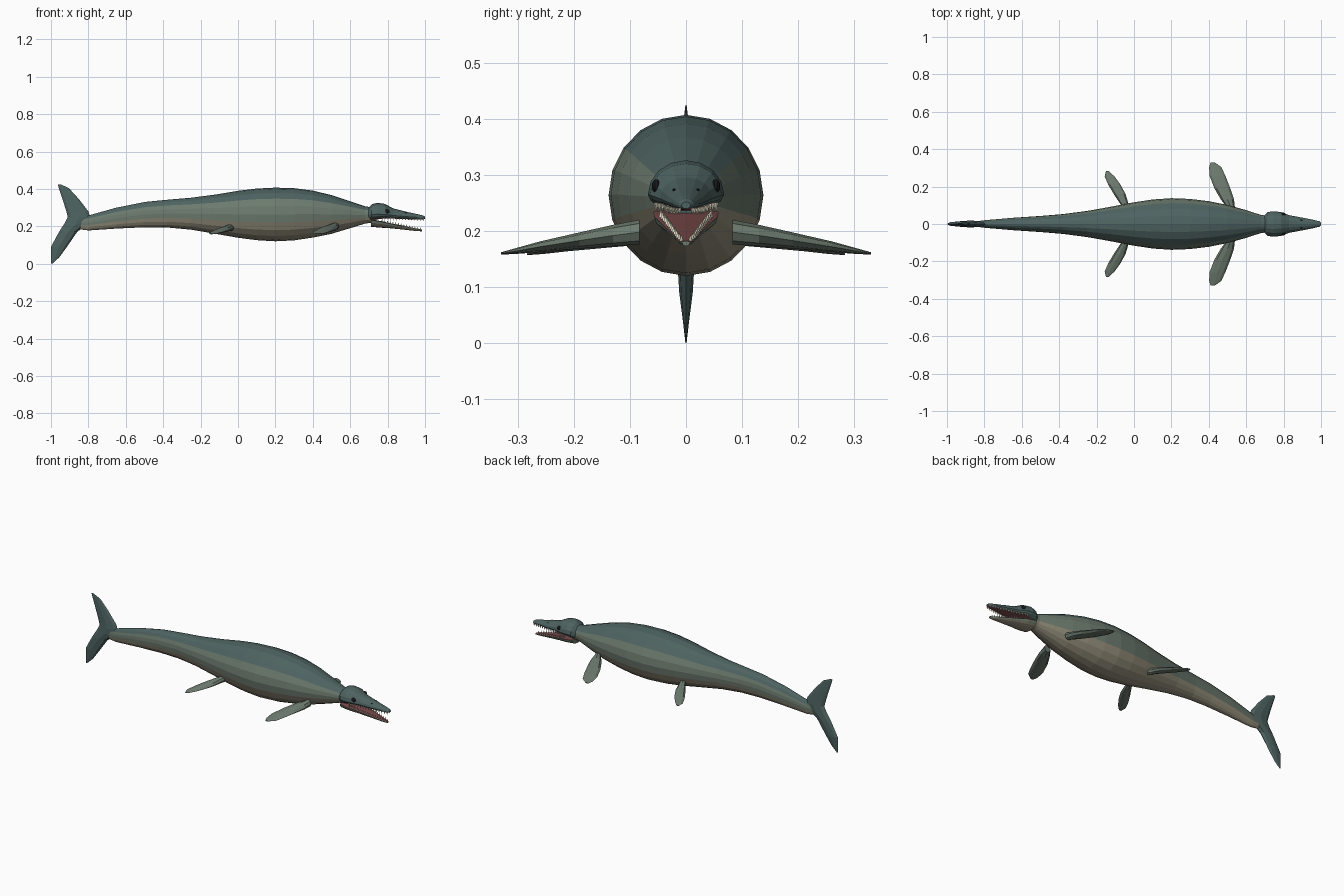
import bpy, bmesh
from math import sin, cos, pi
from mathutils import Matrix, Vector


def mat(name, r, g, b):
    m = bpy.data.materials.new(name)
    m.diffuse_color = (r, g, b, 1)
    return m


BACK = mat("back_teal", 0.075, 0.125, 0.12)
FLANK = mat("flank_green", 0.15, 0.195, 0.155)
BELLY = mat("belly_tan", 0.30, 0.275, 0.20)
MOUTH = mat("mouth_red", 0.20, 0.07, 0.07)
TOOTH = mat("tooth_ivory", 0.75, 0.70, 0.55)
EYE = mat("eye_black", 0.01, 0.01, 0.012)


def finish(name, bm, mats):
    bmesh.ops.recalc_face_normals(bm, faces=bm.faces)
    me = bpy.data.meshes.new(name)
    bm.to_mesh(me)
    bm.free()
    for m in mats:
        me.materials.append(m)
    ob = bpy.data.objects.new(name, me)
    bpy.context.collection.objects.link(ob)
    return ob


def loft(name, rings, mats, pick=lambda a: 0):
    """Skin closed rings; pick maps a face's mid angle to a material slot."""
    bm = bmesh.new()
    vs = [[bm.verts.new(p) for p in ring] for ring in rings]
    n = len(vs[0])
    for a, b in zip(vs, vs[1:]):
        for i in range(n):
            j = (i + 1) % n
            f = bm.faces.new((a[i], a[j], b[j], b[i]))
            f.material_index = pick(2 * pi * (i + 0.5) / n)
    bm.faces.new(vs[0])
    bm.faces.new(vs[-1])
    return finish(name, bm, mats)


def ring_x(x, w, zc, up, down, n):
    """Egg-shaped section across the x axis."""
    out = []
    for i in range(n):
        a = 2 * pi * i / n
        s = sin(a)
        out.append((x, w * cos(a), zc + s * (up if s > 0 else down)))
    return out


# Body: x, half width, top z, bottom z
body = [(-0.89, 0.008, 0.235, 0.19), (-0.80, 0.02, 0.258, 0.178), (-0.65, 0.033, 0.30, 0.188),
        (-0.5, 0.043, 0.33, 0.195), (-0.38, 0.053, 0.342, 0.194), (-0.25, 0.07, 0.353, 0.182),
        (-0.12, 0.093, 0.37, 0.16), (0.0, 0.116, 0.39, 0.139), (0.1, 0.131, 0.402, 0.126),
        (0.2, 0.138, 0.407, 0.12), (0.3, 0.134, 0.404, 0.125), (0.4, 0.122, 0.391, 0.14),
        (0.5, 0.102, 0.367, 0.16), (0.6, 0.074, 0.334, 0.19), (0.68, 0.048, 0.307, 0.215),
        (0.74, 0.042, 0.298, 0.222)]
loft("body", [ring_x(x, w, (t + b) / 2, (t - b) / 2, (t - b) / 2, 20) for x, w, t, b in body],
     [BACK, FLANK, BELLY], lambda a: 0 if sin(a) > 0.588 else 1 if sin(a) > -0.309 else 2)

# Skull: x, half width, centre z, rise, drop
skull = [(0.695, 0.045, 0.262, 0.035, 0.03), (0.715, 0.064, 0.264, 0.054, 0.033),
         (0.745, 0.068, 0.265, 0.061, 0.028), (0.785, 0.064, 0.264, 0.056, 0.022),
         (0.83, 0.047, 0.258, 0.038, 0.017), (0.90, 0.034, 0.252, 0.026, 0.014),
         (0.96, 0.022, 0.248, 0.017, 0.011), (0.992, 0.014, 0.246, 0.011, 0.009),
         (1.0, 0.008, 0.246, 0.006, 0.006)]
loft("skull", [ring_x(*s, 16) for s in skull], [BACK, MOUTH],
     lambda a: 1 if sin(a) < -0.75 else 0)

# Lower jaw, hanging open, with a flat mouth floor
jaw = [(0.71, 0.058, 0.234, 0.003, 0.036), (0.76, 0.057, 0.226, 0.003, 0.033),
       (0.81, 0.045, 0.215, 0.003, 0.025), (0.88, 0.031, 0.201, 0.003, 0.018),
       (0.95, 0.017, 0.187, 0.002, 0.012), (0.985, 0.007, 0.18, 0.002, 0.007)]
loft("lower_jaw", [ring_x(*s, 16) for s in jaw], [FLANK, BELLY, MOUTH],
     lambda a: 2 if sin(a) > 0 else 0 if sin(a) > -0.4 else 1)


# Teeth rows follow the jaw sections
def edge(sections, x):
    for a, b in zip(sections, sections[1:]):
        if a[0] <= x <= b[0]:
            t = (x - a[0]) / (b[0] - a[0])
            return [p + (q - p) * t for p, q in zip(a, b)]


def teeth(name, sections, x0, x1, upper, count=15):
    bm = bmesh.new()
    for i in range(count):
        x, w, z, up, down = edge(sections, x0 + (x1 - x0) * i / (count - 1))
        h = 0.017 - 0.005 * i / count
        zc = z - down * 0.6 - h / 2 if upper else z + h / 2
        for s in (-1, 1):
            m = Matrix.Translation((x, s * w * 0.82, zc))
            if upper:
                m = m @ Matrix.Rotation(pi, 4, 'X')
            bmesh.ops.create_cone(bm, cap_ends=True, segments=5, radius1=0.0045,
                                  radius2=0, depth=h, matrix=m)
    finish(name, bm, [TOOTH])


teeth("upper_teeth", skull, 0.77, 0.99, True)
teeth("lower_teeth", jaw, 0.77, 0.975, False)


# Eyes and nostrils
def pair(name, loc, scale):
    bm = bmesh.new()
    for s in (-1, 1):
        m = Matrix.Translation((loc[0], s * loc[1], loc[2])) @ Matrix.Diagonal((*scale, 1))
        bmesh.ops.create_uvsphere(bm, u_segments=10, v_segments=8, radius=1, matrix=m)
    finish(name, bm, [EYE])


pair("eyes", (0.797, 0.053, 0.28), (0.014, 0.008, 0.012))
pair("nostrils", (0.895, 0.021, 0.273), (0.006, 0.003, 0.003))


# Flippers: span y, leading x, trailing x, z, thickness
def flipper(name, sections, side):
    rings = []
    for y, le, te, z, th in sections:
        c, r = (le + te) / 2, (le - te) / 2
        rings.append([(c + r * cos(k * pi / 4), side * y, z + th / 2 * sin(k * pi / 4))
                      for k in range(8)])
    loft(name, rings, [FLANK])


front = [(0.083, 0.54, 0.50, 0.198, 0.044), (0.13, 0.535, 0.465, 0.192, 0.038),
         (0.19, 0.515, 0.43, 0.183, 0.029), (0.26, 0.488, 0.403, 0.172, 0.019),
         (0.305, 0.466, 0.402, 0.164, 0.010), (0.33, 0.43, 0.41, 0.16, 0.004)]
hind = [(0.07, -0.015, -0.05, 0.196, 0.04), (0.11, -0.03, -0.075, 0.19, 0.034),
        (0.16, -0.045, -0.108, 0.182, 0.027), (0.21, -0.072, -0.138, 0.173, 0.018),
        (0.255, -0.105, -0.157, 0.164, 0.010), (0.283, -0.135, -0.15, 0.159, 0.004)]
for side, word in ((-1, "right"), (1, "left")):
    flipper(f"front_flipper_{word}", front, side)
    flipper(f"hind_flipper_{word}", hind, side)

# Tail fluke: z, leading x, trailing x, thickness
fluke = [(0.0, -0.992, -1.0, 0.002), (0.035, -0.955, -1.0, 0.010), (0.09, -0.915, -1.0, 0.024),
         (0.17, -0.86, -0.957, 0.034), (0.215, -0.80, -0.928, 0.036), (0.25, -0.79, -0.91, 0.034),
         (0.28, -0.80, -0.918, 0.028), (0.345, -0.85, -0.938, 0.018), (0.405, -0.905, -0.958, 0.007),
         (0.425, -0.95, -0.964, 0.002)]
loft("tail_fluke", [[((le + te) / 2 + (le - te) / 2 * cos(k * pi / 4), th / 2 * sin(k * pi / 4), z)
                     for k in range(8)] for z, le, te, th in fluke], [BACK])
